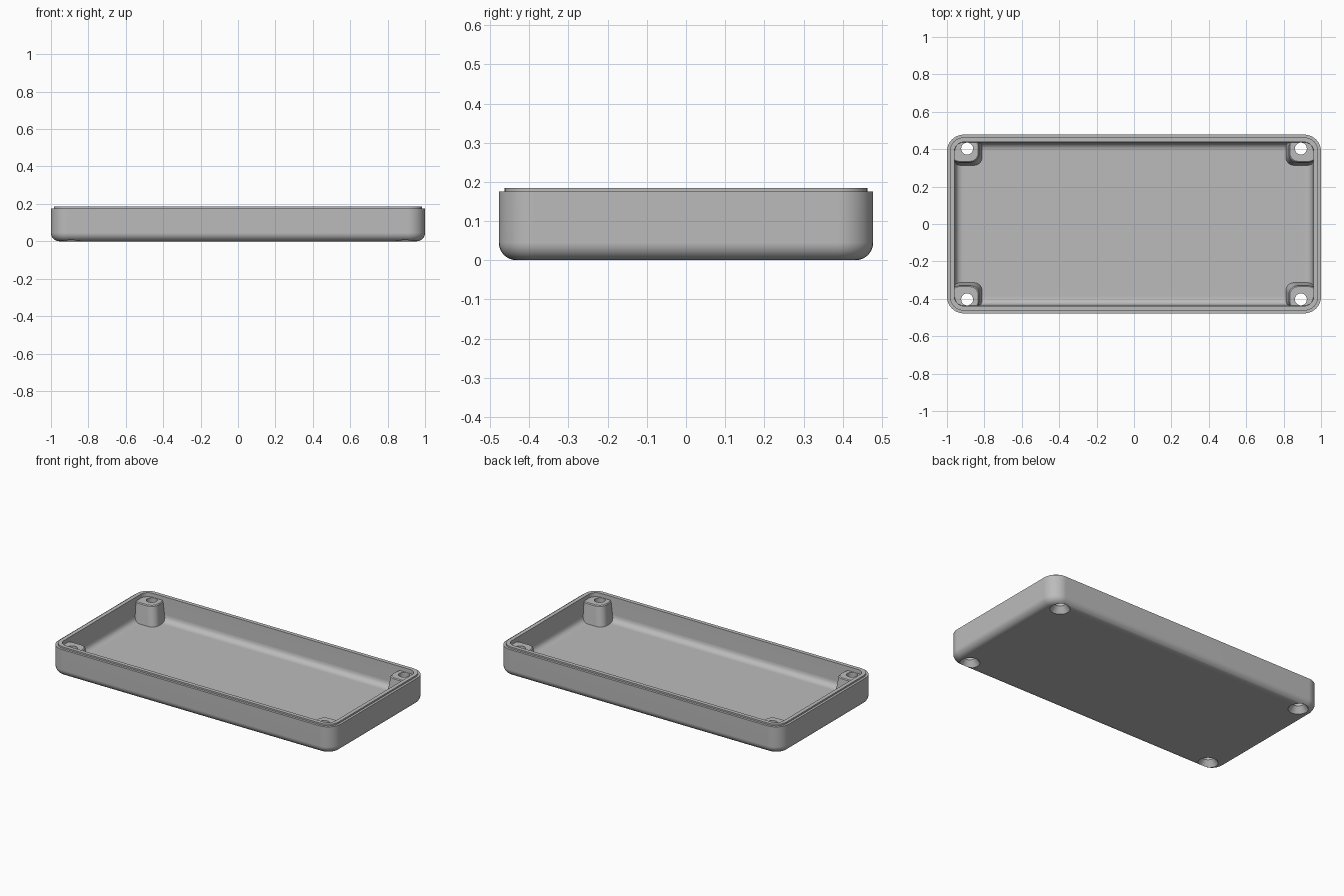
import bpy, bmesh
from math import sin, cos, pi

cube = bpy.data.objects.get("Cube")
if cube:
    bpy.data.objects.remove(cube, do_unlink=True)

HALF_X, HALF_Y, CORNER = 1.0, 0.478, 0.09

grey = bpy.data.materials.new("light grey plastic")
grey.use_nodes = True
colour = (0.5, 0.5, 0.5, 1)
grey.diffuse_color = colour
grey.node_tree.nodes["Principled BSDF"].inputs["Base Color"].default_value = colour


def rounded_ring(bm, x0, x1, y0, y1, r, z, steps=8):
    """One horizontal rounded-rectangle loop of vertices."""
    verts = []
    corners = [(x1 - r, y1 - r), (x0 + r, y1 - r), (x0 + r, y0 + r), (x1 - r, y0 + r)]
    for q, (cx, cy) in enumerate(corners):
        for i in range(steps + 1):
            a = (q + i / steps) * pi / 2
            verts.append(bm.verts.new((cx + r * cos(a), cy + r * sin(a), z)))
    return verts


def loft(name, rings):
    """Skin a stack of rounded rectangles and cap both ends."""
    bm = bmesh.new()
    loops = [rounded_ring(bm, *ring) for ring in rings]
    for a, b in zip(loops, loops[1:]):
        for i in range(len(a)):
            j = (i + 1) % len(a)
            bm.faces.new((a[i], a[j], b[j], b[i]))
    bm.faces.new(loops[0][::-1])
    bm.faces.new(loops[-1])
    bmesh.ops.recalc_face_normals(bm, faces=bm.faces)
    mesh = bpy.data.meshes.new(name)
    bm.to_mesh(mesh)
    bm.free()
    mesh.materials.append(grey)
    obj = bpy.data.objects.new(name, mesh)
    bpy.context.collection.objects.link(obj)
    return obj


def cone(name, x, y, z0, z1, r0, r1):
    bpy.ops.mesh.primitive_cone_add(vertices=32, radius1=r0, radius2=r1,
                                    depth=z1 - z0, location=(x, y, (z0 + z1) / 2))
    obj = bpy.context.object
    obj.name = name
    obj.data.materials.append(grey)
    return obj


def combine(target, tool, operation):
    mod = target.modifiers.new(operation.lower(), "BOOLEAN")
    mod.operation, mod.solver, mod.object = operation, "EXACT", tool
    bpy.context.view_layer.objects.active = target
    bpy.ops.object.modifier_apply(modifier=mod.name)
    bpy.data.objects.remove(tool, do_unlink=True)


# Tray profile as (inset, height): underside, outer wall, lip, inner wall, floor
FILLET, FLOOR, COVE, STEPS = 0.045, 0.035, 0.04, 6
arc = [i / STEPS * pi / 2 for i in range(STEPS + 1)]
profile = [(FILLET + 0.01, 0)]
profile += [(FILLET * (1 - sin(a)), FILLET * (1 - cos(a))) for a in arc]
profile += [(0, 0.175), (0.015, 0.175), (0.015, 0.185), (0.04, 0.185)]
profile += [(0.045 + COVE * (1 - cos(a)), FLOOR + COVE * (1 - sin(a))) for a in arc]
profile += [(0.045 + COVE + 0.01, FLOOR)]
tray = loft("tray", [(d - HALF_X, HALF_X - d, d - HALF_Y, HALF_Y - d,
                      max(CORNER - d, 0.02), z) for d, z in profile])

# Tapered corner bosses with countersunk through holes
for sx in (-1, 1):
    for sy in (-1, 1):
        rings = []
        for x, y, z in ((0.81, 0.312, 0.025), (0.828, 0.33, 0.155), (0.833, 0.335, 0.16)):
            xs, ys = sorted((sx * x, sx * 0.978)), sorted((sy * y, sy * 0.456))
            rings.append((*xs, *ys, 0.045, z))
        combine(tray, loft("boss", rings), "UNION")
        hx, hy = sx * 0.892, sy * 0.403
        combine(tray, cone("screw_hole", hx, hy, -0.05, 0.3, 0.032, 0.032), "DIFFERENCE")
        combine(tray, cone("countersink", hx, hy, -0.01, 0.04, 0.066, 0.031), "DIFFERENCE")

# Smooth rounded surfaces, crisp edges
bpy.ops.object.select_all(action="DESELECT")
tray.select_set(True)
bpy.context.view_layer.objects.active = tray
bpy.ops.object.shade_smooth_by_angle(angle=pi / 6)
normals = tray.modifiers.new("weighted normals", "WEIGHTED_NORMAL")
normals.keep_sharp = True
